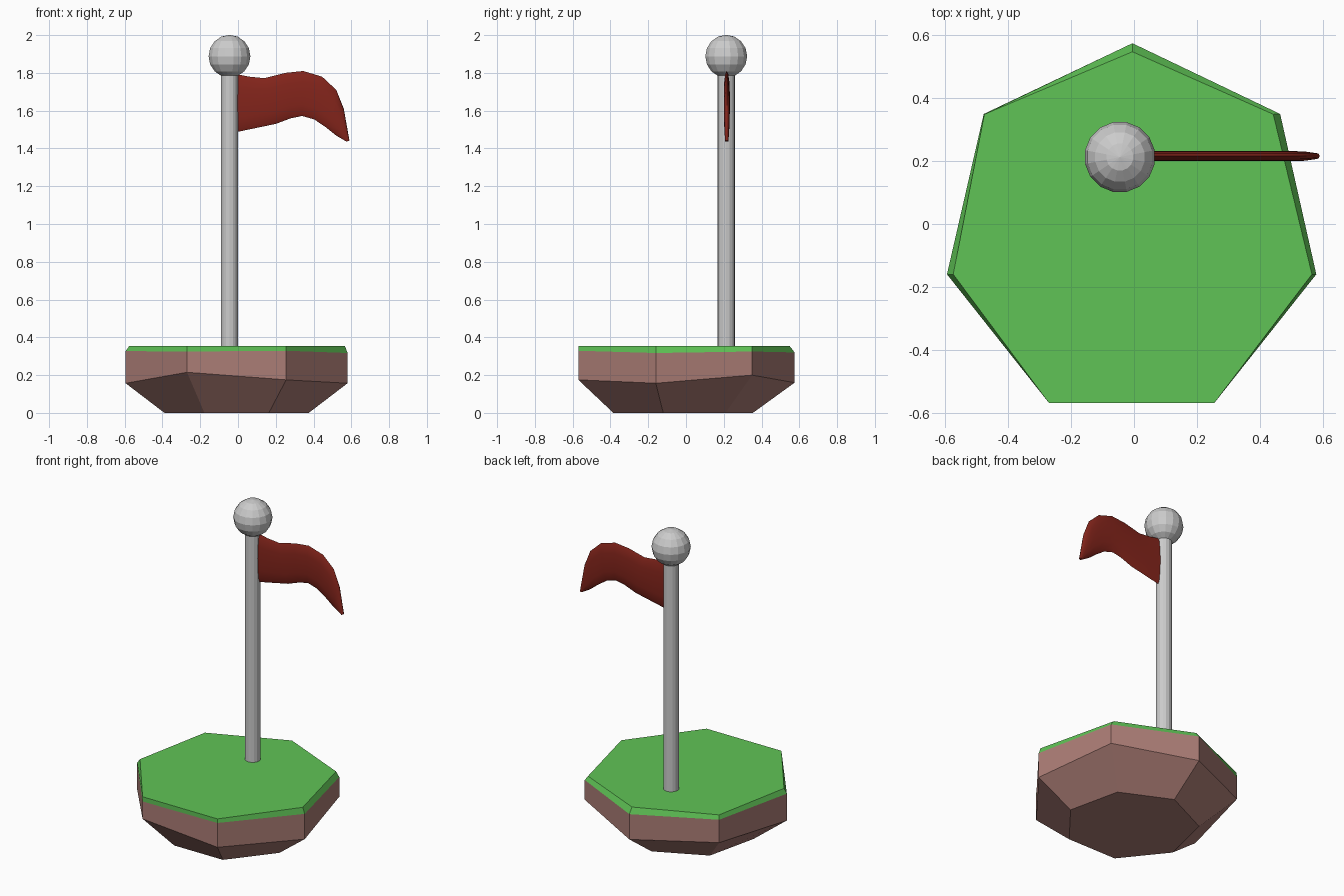
import bpy, bmesh, math

if "Cube" in bpy.data.objects:
    bpy.data.objects.remove(bpy.data.objects["Cube"])

def material(name, color):
    m = bpy.data.materials.new(name)
    m.diffuse_color = (*color, 1)
    m.use_nodes = True
    m.node_tree.nodes["Principled BSDF"].inputs["Base Color"].default_value = m.diffuse_color
    return m

grass = material("grass_green", (0.117, 0.552, 0.093))
earth = material("earth_brown", (0.41, 0.205, 0.18))
red = material("flag_red", (0.23, 0.018, 0.011))

def loft(name, rings, mats, band_mats, cap_mats):
    """Skin a list of closed rings and cap both ends."""
    bm = bmesh.new()
    vr = [[bm.verts.new(p) for p in ring] for ring in rings]
    n = len(rings[0])
    for k in range(len(vr) - 1):
        for i in range(n):
            j = (i + 1) % n
            f = bm.faces.new((vr[k][i], vr[k][j], vr[k + 1][j], vr[k + 1][i]))
            f.material_index = band_mats[k]
    bm.faces.new(vr[0][::-1]).material_index = cap_mats[0]
    bm.faces.new(vr[-1]).material_index = cap_mats[1]
    bmesh.ops.recalc_face_normals(bm, faces=bm.faces[:])
    me = bpy.data.meshes.new(name)
    bm.to_mesh(me)
    bm.free()
    for m in mats:
        me.materials.append(m)
    ob = bpy.data.objects.new(name, me)
    bpy.context.collection.objects.link(ob)
    return ob

# Island: irregular heptagon, earth below and grass on top
rim = [(-0.005, 0.575), (-0.478, 0.35), (-0.595, -0.16), (-0.27, -0.57),
       (0.255, -0.57), (0.58, -0.16), (0.465, 0.35)]
top = [(-0.005, 0.548), (-0.476, 0.349), (-0.575, -0.16), (-0.27, -0.57),
       (0.255, -0.57), (0.566, -0.16), (0.443, 0.349)]
wall_z = [0.16, 0.18, 0.157, 0.215, 0.175, 0.157, 0.2]
grass_z = [0.32, 0.325, 0.327, 0.325, 0.329, 0.317, 0.325]
cx = -0.007
base = [(cx + (x - cx) * 0.65, y * 0.645 - 0.017, 0) for x, y in rim]
loft("island",
     [base,
      [(x, y, z) for (x, y), z in zip(rim, wall_z)],
      [(x, y, z) for (x, y), z in zip(rim, grass_z)],
      [(x, y, 0.355) for x, y in top]],
     [earth, grass], [0, 0, 1], [0, 1])

# Pole
px, py = -0.045, 0.213
bpy.ops.mesh.primitive_cylinder_add(vertices=16, radius=0.046, depth=1.49,
                                    location=(px, py, 1.085))
bpy.context.object.name = "pole"

# Ball on top of the pole
bpy.ops.mesh.primitive_uv_sphere_add(segments=16, ring_count=8, radius=0.113,
                                     location=(px, py, 1.888),
                                     rotation=(0, 0, math.pi / 16))
bpy.context.object.name = "pole_ball"

# Flag: thin oval sections from the pole to the drooping tip (top xz, bottom xz, half depth)
sections = [
    (-0.03, 1.797, -0.03, 1.482, 0.016), (0.06, 1.78, 0.07, 1.503, 0.016),
    (0.14, 1.772, 0.2, 1.53, 0.016), (0.25, 1.8, 0.28, 1.56, 0.016),
    (0.345, 1.81, 0.34, 1.572, 0.016), (0.445, 1.78, 0.405, 1.553, 0.016),
    (0.52, 1.71, 0.465, 1.512, 0.016), (0.56, 1.61, 0.52, 1.468, 0.015),
    (0.59, 1.442, 0.575, 1.436, 0.009)]
rings = []
for tx, tz, bx, bz, d in sections:
    ring = []
    for i in range(12):
        a = math.tau * i / 12
        t = 0.5 + 0.5 * math.cos(a)
        ring.append((bx + (tx - bx) * t, 0.216 + d * math.sin(a), bz + (tz - bz) * t))
    rings.append(ring)
flag = loft("flag", rings, [red], [0] * 8, [0, 0])
bpy.ops.object.select_all(action='DESELECT')
flag.select_set(True)
bpy.context.view_layer.objects.active = flag
bpy.ops.object.shade_smooth_by_angle(angle=math.radians(60))
